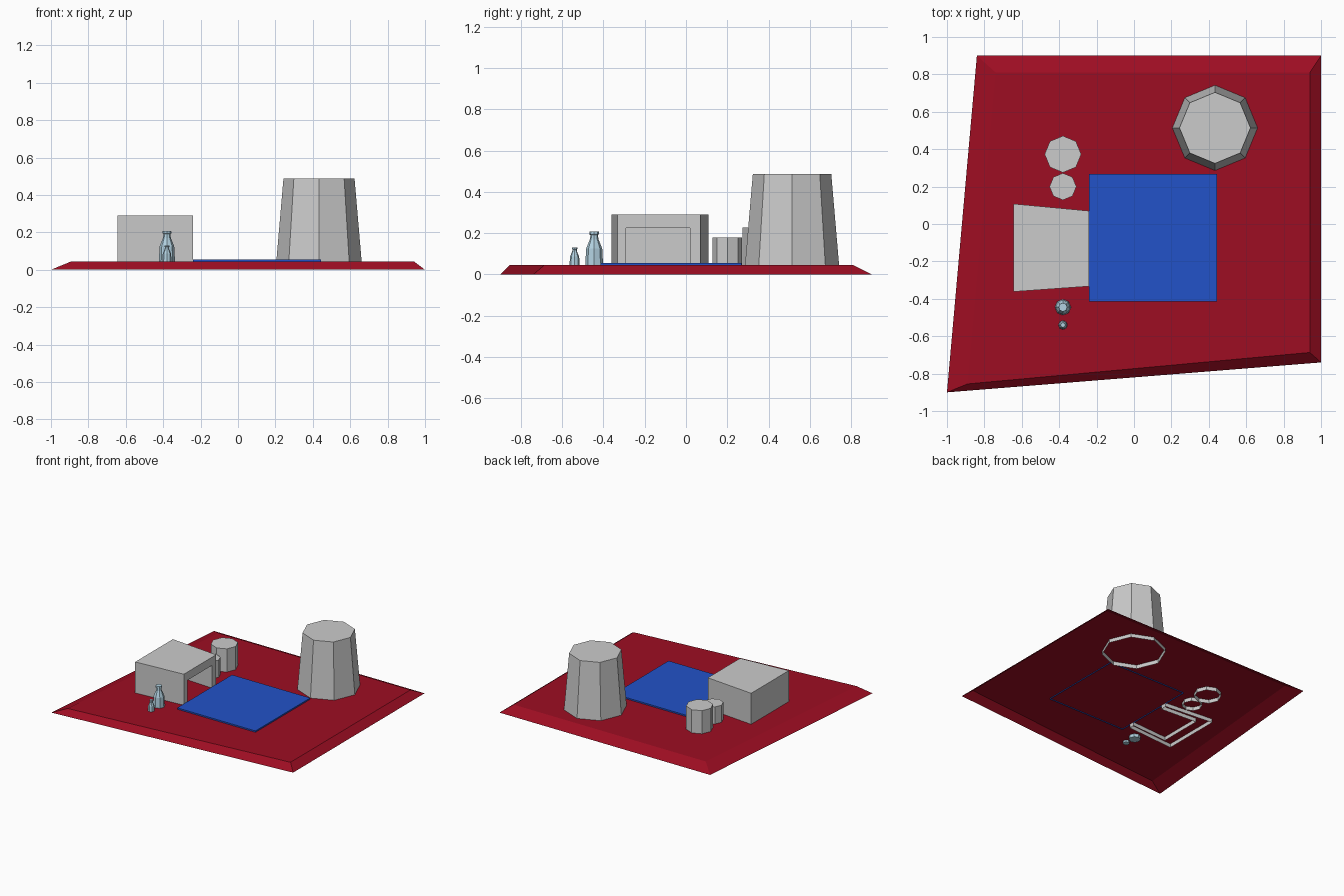
import bpy
from math import cos, sin, pi

if "Cube" in bpy.data.objects:
    bpy.data.objects.remove(bpy.data.objects["Cube"])


def material(name, rgb):
    m = bpy.data.materials.new(name)
    m.diffuse_color = (*rgb, 1)
    m.use_nodes = True
    m.node_tree.nodes["Principled BSDF"].inputs["Base Color"].default_value = m.diffuse_color
    return m


RED = material("red", (0.34, 0.004, 0.016))
BLUE = material("blue", (0.016, 0.085, 0.58))
GLASS = material("pale_glass", (0.45, 0.65, 0.76))


def add_mesh(name, verts, faces, mat=None):
    me = bpy.data.meshes.new(name)
    me.from_pydata(verts, [], faces)
    me.validate()
    ob = bpy.data.objects.new(name, me)
    bpy.context.collection.objects.link(ob)
    if mat:
        me.materials.append(mat)
    return ob


def loft(name, rings, mat=None, bottom=False):
    """Join rings of points from bottom to top; the top is capped."""
    n = len(rings[0])
    verts = [p for r in rings for p in r]
    faces = [(k * n + i, k * n + (i + 1) % n, (k + 1) * n + (i + 1) % n, (k + 1) * n + i)
             for k in range(len(rings) - 1) for i in range(n)]
    faces.append(tuple(range(len(verts) - n, len(verts))))
    if bottom:
        faces.append(tuple(reversed(range(n))))
    return add_mesh(name, verts, faces, mat)


def quad(points, z):
    return [(x, y, z) for x, y in points]


def turned(name, x, y, profile, mat=None, bottom=False):
    """Eight-sided turned shape from (radius, height) pairs."""
    rings = [[(x + r * cos(i * pi / 4), y + r * sin(i * pi / 4), z) for i in range(8)]
             for r, z in profile]
    return loft(name, rings, mat, bottom)


# Skewed base with bevelled sides, hollow underneath
loft("base_slab", [
    quad([(-1, -0.9), (1, -0.74), (1, 0.9), (-0.84, 0.9)], 0),
    quad([(-0.89, -0.855), (0.94, -0.687), (0.94, 0.81), (-0.74, 0.81)], 0.045)], RED)

# Blue mat
mat_outline = [(-0.24, -0.415), (0.443, -0.415), (0.443, 0.268), (-0.24, 0.268)]
loft("floor_mat", [quad(mat_outline, 0.037), quad(mat_outline, 0.056)], BLUE)

# Round blocks, open at the bottom
LOW = 0.015
turned("large_drum", 0.433, 0.514, [(0.23, LOW), (0.228, 0.045), (0.19, 0.488)])
turned("tall_stool", -0.38, 0.373, [(0.098, LOW), (0.098, 0.228)])
turned("short_stool", -0.38, 0.2, [(0.072, LOW), (0.072, 0.18)])

# Bottles
bottle = [(0.043, 0.02), (0.043, 0.05), (0.039, 0.125), (0.021, 0.17),
          (0.018, 0.192), (0.024, 0.194), (0.023, 0.207)]
turned("large_bottle", -0.38, -0.445, bottle, GLASS, True)
turned("small_bottle", -0.38, -0.54,
       [(r * 0.57, 0.03 + (z - 0.02) * 0.535) for r, z in bottle], GLASS, True)

# Hearth box: tapered outer shell with a recess open towards +x
outer = [(-0.24, -0.333), (-0.24, 0.07), (-0.645, 0.108), (-0.645, -0.362)]
inner = [(-0.24, -0.29), (-0.24, 0.02), (-0.55, 0.04), (-0.55, -0.31)]
verts = quad(outer, LOW) + quad(outer, 0.29) + quad(inner, LOW) + quad(inner, 0.225)
add_mesh("hearth_box", verts, [
    (4, 5, 6, 7), (1, 2, 6, 5), (2, 3, 7, 6), (3, 0, 4, 7),   # outer walls and top
    (0, 8, 12, 4), (9, 1, 5, 13), (12, 13, 5, 4),             # front frame
    (9, 13, 14, 10), (10, 14, 15, 11), (11, 15, 12, 8), (12, 15, 14, 13)])  # recess
